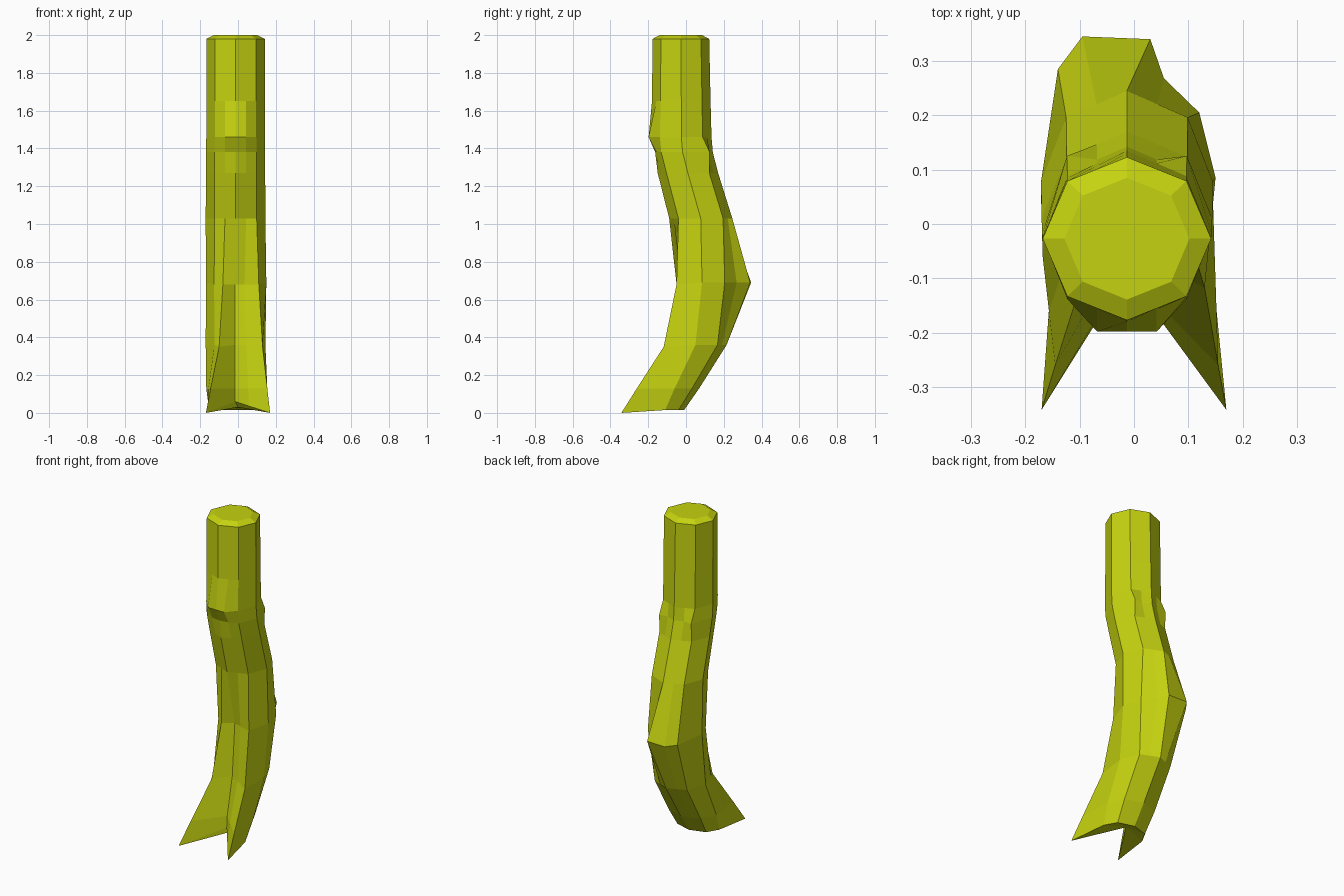
import bpy
import bmesh
import math
from mathutils import Vector

cube = bpy.data.objects.get("Cube")
if cube:
    bpy.data.objects.remove(cube, do_unlink=True)

# Single yellow-green colour
bark = bpy.data.materials.new("yellow_green_bark")
bark.use_nodes = True
colour = (0.56, 0.65, 0.005, 1.0)
bark.diffuse_color = colour
bark.node_tree.nodes["Principled BSDF"].inputs["Base Color"].default_value = colour

# Columns are eighths of a turn from the front (-y) towards +x.
# Half columns sit on the middle of an octagon side.
COLUMNS = [0, 0.5, 1, 2, 3, 3.5, 4, 4.5, 5, 6, 7, 7.5]
CENTRE_X = -0.013

# Bent trunk sections: z, centre y, radius x, radius y
RINGS = [
    (0.015, -0.11, 0.14, 0.10),
    (0.13, -0.06, 0.155, 0.13),
    (0.36, 0.05, 0.158, 0.165),
    (0.68, 0.085, 0.16, 0.14),
    (1.03, 0.078, 0.158, 0.167),
    (1.27, 0.01, 0.157, 0.16),
    (1.38, -0.018, 0.156, 0.16),
    (1.46, -0.025, 0.155, 0.16),
    (1.65, -0.025, 0.155, 0.155),
    (1.98, -0.027, 0.155, 0.15),
    (2.0, -0.027, 0.115, 0.112),
]

# Split front of the lowest sections:
# ridge y, ridge z, right ridge x, left ridge x, groove y, groove z
SPLIT = [
    (-0.342, 0.0, -0.17, 0.17, -0.09, 0.06),
    (-0.26, 0.13, -0.145, 0.155, -0.085, 0.13),
    (-0.118, 0.35, -0.10, 0.13, -0.035, 0.36),
    (-0.05, 0.68, -0.08, 0.11, -0.01, 0.68),
]

# Lopsided knee outline at the back, columns 2 to 6
KNEE_RING = 3
KNEE = [(0.15, 0.085), (0.12, 0.205), (0.055, 0.268), (0.03, 0.34),
        (-0.095, 0.345), (-0.14, 0.285), (-0.17, 0.085)]
DENT_RING, BULGE_RING = 6, 7


def octagon_point(index, column):
    """Point on the plain octagonal section; half columns are side middles."""
    z, cy, rx, ry = RINGS[index]
    angle = column * math.pi / 4
    reach = math.cos(math.pi / 8) if column % 1 else 1
    return Vector((CENTRE_X + reach * rx * math.sin(angle),
                   cy - reach * ry * math.cos(angle), z))


def ring_points(index):
    """One section, with the split, knee or knot shaped into it."""
    points = {c: octagon_point(index, c) for c in COLUMNS}

    # Two ridges that spread into pointed feet, with a groove between
    if index < len(SPLIT):
        ridge_y, ridge_z, right_x, left_x, groove_y, groove_z = SPLIT[index]
        points[7.5] = Vector((right_x, ridge_y, ridge_z))
        points[1] = Vector((left_x, ridge_y, ridge_z))
        points[0] = Vector((-0.015, groove_y, groove_z))
        points[0.5] = (points[0] * 1.2 + points[1] * 0.8) / 2
    if index < 2:
        points[7] = (points[6] + points[7.5]) / 2

    # Knee swelling at the back
    if index == KNEE_RING:
        for column, (x, y) in zip(COLUMNS[3:10], KNEE):
            points[column] = Vector((x, y, 0.69))

    # Knot on the front: a rounded brow above a small hollow
    if index == BULGE_RING:
        for column in (7.5, 0, 0.5):
            points[column].y = -0.198
    if index == DENT_RING:
        points[0].y += 0.015
        for column in (3, 5):
            points[column].y += 0.03
    return [points[c] for c in COLUMNS]


# Loft the bent trunk through all sections
bm = bmesh.new()
loops = [[bm.verts.new(p) for p in ring_points(i)] for i in range(len(RINGS))]
count = len(COLUMNS)
for lower, upper in zip(loops, loops[1:]):
    for j in range(count):
        k = (j + 1) % count
        bm.faces.new((lower[j], lower[k], upper[k], upper[j]))

# Flat top and slightly hollow underside
bm.faces.new(loops[-1])
middle = bm.verts.new((0.0, -0.07, 0.03))
for j in range(count):
    bm.faces.new((loops[0][(j + 1) % count], loops[0][j], middle))
bmesh.ops.recalc_face_normals(bm, faces=bm.faces)

mesh = bpy.data.meshes.new("bent_trunk")
bm.to_mesh(mesh)
bm.free()
mesh.materials.append(bark)
trunk = bpy.data.objects.new("bent_trunk", mesh)
bpy.context.collection.objects.link(trunk)
